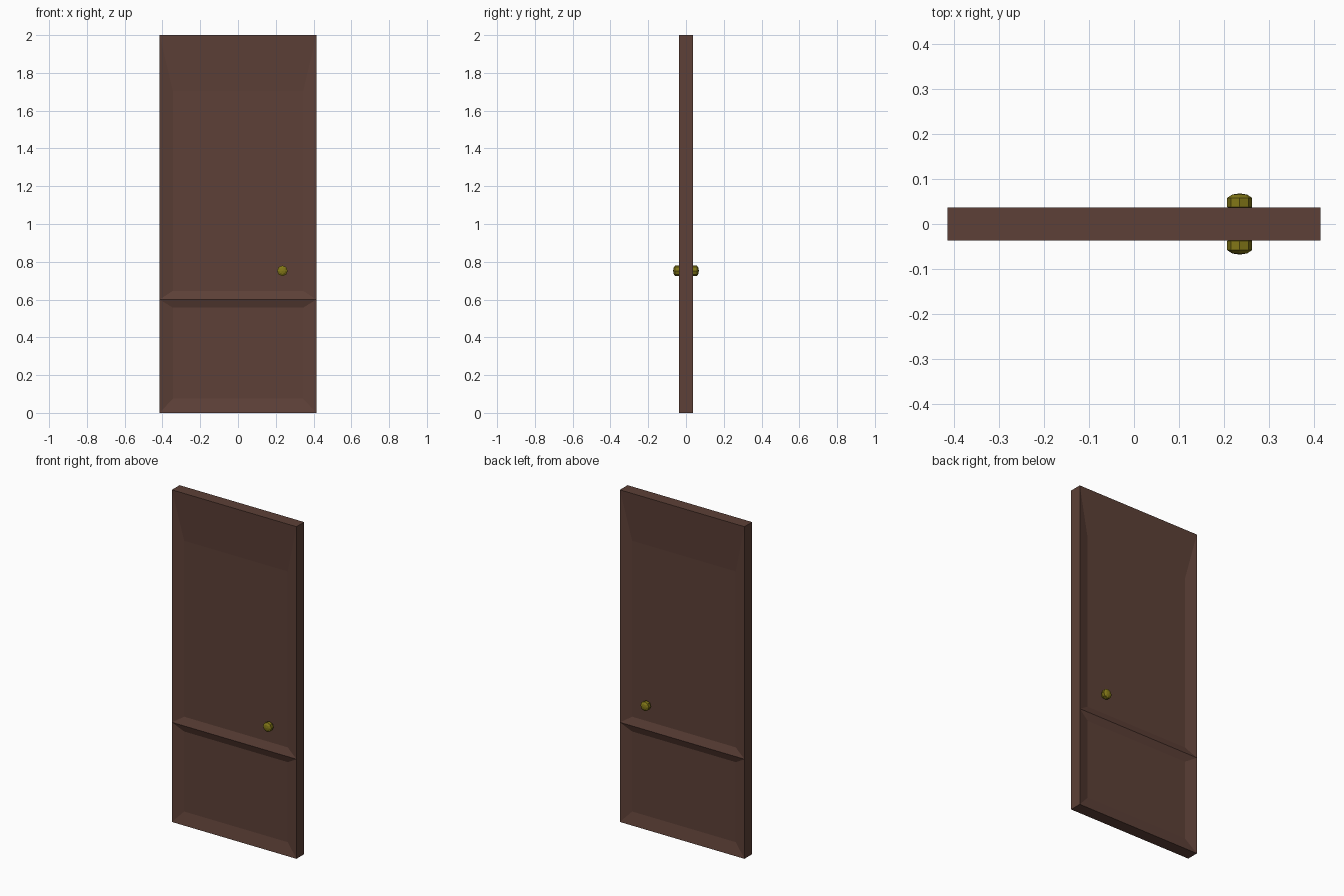
import bpy, bmesh, math

if "Cube" in bpy.data.objects:
    bpy.data.objects.remove(bpy.data.objects["Cube"])


def srgb(r, g, b):
    f = lambda c: c / 12.92 if c <= 0.04045 else ((c + 0.055) / 1.055) ** 2.4
    return tuple(f(v / 255) for v in (r, g, b)) + (1.0,)


def material(name, rgb):
    m = bpy.data.materials.new(name)
    m.diffuse_color = srgb(*rgb)
    m.use_nodes = True
    m.node_tree.nodes["Principled BSDF"].inputs["Base Color"].default_value = m.diffuse_color
    return m


def finish(bm, name, mat):
    bmesh.ops.remove_doubles(bm, verts=bm.verts[:], dist=1e-5)
    bmesh.ops.recalc_face_normals(bm, faces=bm.faces[:])
    me = bpy.data.meshes.new(name)
    bm.to_mesh(me)
    bm.free()
    me.materials.append(mat)
    ob = bpy.data.objects.new(name, me)
    bpy.context.collection.objects.link(ob)
    return ob


wood = material("brown wood", (93, 64, 55))
brass = material("dull brass", (130, 119, 23))

W, T, SPLIT, H = 0.415, 0.0365, 0.6, 2.0   # half width, half thickness, rail, height
INSET, DEPTH = 0.07, 0.017

# Door slab: outer rim plus sunken bevelled panels on both sides
bm = bmesh.new()


def quad(*pts):
    bm.faces.new([bm.verts.new(p) for p in pts])


def rect(z0, z1, x, y):
    return [(-x, y, z0), (x, y, z0), (x, y, z1), (-x, y, z1)]


# outer z range, then inner z range of each panel
panels = [(0.0, SPLIT, 0.075, 0.557), (SPLIT, H, 0.646, 1.705)]
for s in (-1, 1):
    for z0, z1, i0, i1 in panels:
        outer = rect(z0, z1, W, s * T)
        inner = rect(i0, i1, W - INSET, s * (T - DEPTH))
        quad(*inner)
        for i in range(4):
            j = (i + 1) % 4
            quad(outer[i], outer[j], inner[j], inner[i])
    for z0, z1, _, _ in panels:
        quad((s * W, -T, z0), (s * W, T, z0), (s * W, T, z1), (s * W, -T, z1))
for z in (0.0, H):
    quad((-W, -T, z), (W, -T, z), (W, T, z), (-W, T, z))
finish(bm, "door", wood)

# Knobs: eight-sided turned profile (radius, distance from door centre)
profile = [(0.013, 0.017), (0.013, 0.031), (0.0195, 0.032), (0.028, 0.038),
           (0.028, 0.058), (0.0165, 0.0655), (0.0, 0.068)]
for s, name in ((-1, "front_knob"), (1, "back_knob")):
    bm = bmesh.new()
    vs = [bm.verts.new((r, s * y, 0)) for r, y in profile]
    edges = [bm.edges.new(p) for p in zip(vs, vs[1:])]
    bmesh.ops.spin(bm, geom=vs + edges, cent=(0, 0, 0), axis=(0, 1, 0),
                   angle=math.tau, steps=8, use_merge=True)
    knob = finish(bm, name, brass)
    knob.location = (0.235, 0, 0.752)
